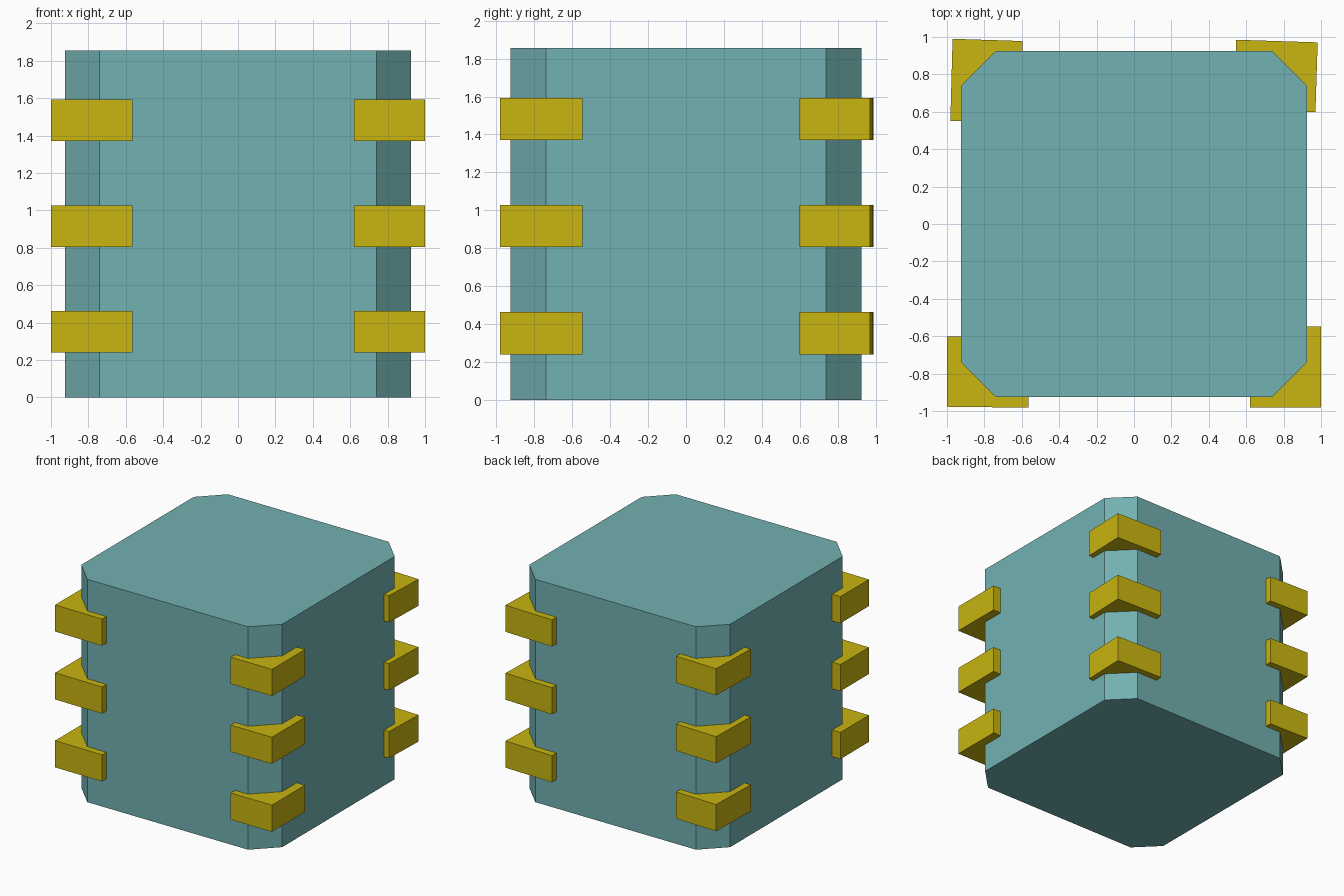
import bpy, bmesh

if "Cube" in bpy.data.objects:
    bpy.data.objects.remove(bpy.data.objects["Cube"])


def material(name, color):
    m = bpy.data.materials.new(name)
    m.diffuse_color = (*color, 1)
    m.use_nodes = True
    m.node_tree.nodes["Principled BSDF"].inputs["Base Color"].default_value = m.diffuse_color
    return m


def prism(name, profile, z0, z1, mat):
    """Extrude a flat XY profile from z0 to z1."""
    bm = bmesh.new()
    face = bm.faces.new([bm.verts.new((x, y, z0)) for x, y in profile])
    ext = bmesh.ops.extrude_face_region(bm, geom=[face])["geom"]
    top = [v for v in ext if isinstance(v, bmesh.types.BMVert)]
    bmesh.ops.translate(bm, verts=top, vec=(0, 0, z1 - z0))
    bmesh.ops.recalc_face_normals(bm, faces=bm.faces)
    mesh = bpy.data.meshes.new(name)
    bm.to_mesh(mesh)
    bm.free()
    mesh.materials.append(mat)
    obj = bpy.data.objects.new(name, mesh)
    bpy.context.collection.objects.link(obj)
    return obj


teal = material("teal", (0.17, 0.44, 0.44))
yellow = material("yellow", (0.58, 0.46, 0.005))

# Crate body: square block with chamfered vertical corners
H, C = 0.925, 0.74
prism("crate_body",
      [(C, -H), (H, -C), (H, C), (C, H), (-C, H), (-H, C), (-H, -C), (-C, -H)],
      0, 1.855, teal)

# Corner brackets: outer corner, tip of the arm along x, tip of the arm along y
corners = {
    "front_left": ((-1.0, -0.977), (-0.565, -0.982), (-1.0, -0.602)),
    "front_right": ((1.0, -0.982), (0.62, -0.982), (1.0, -0.547)),
    "back_right": ((0.982, 0.971), (0.545, 0.985), (0.97, 0.60)),
    "back_left": ((-0.97, 0.99), (-0.595, 0.978), (-0.982, 0.55)),
}
IN, CI = 0.905, 0.73  # inner faces sit just inside the body
for side, (corner, tip_x, tip_y) in corners.items():
    sx = 1 if corner[0] > 0 else -1
    sy = 1 if corner[1] > 0 else -1
    profile = [corner, tip_x, (tip_x[0], sy * IN), (sx * CI, sy * IN),
               (sx * IN, sy * CI), (sx * IN, tip_y[1]), tip_y]
    for level, z in (("lower", 0.24), ("middle", 0.805), ("upper", 1.37)):
        prism(f"bracket_{side}_{level}", profile, z, z + 0.222, yellow)
